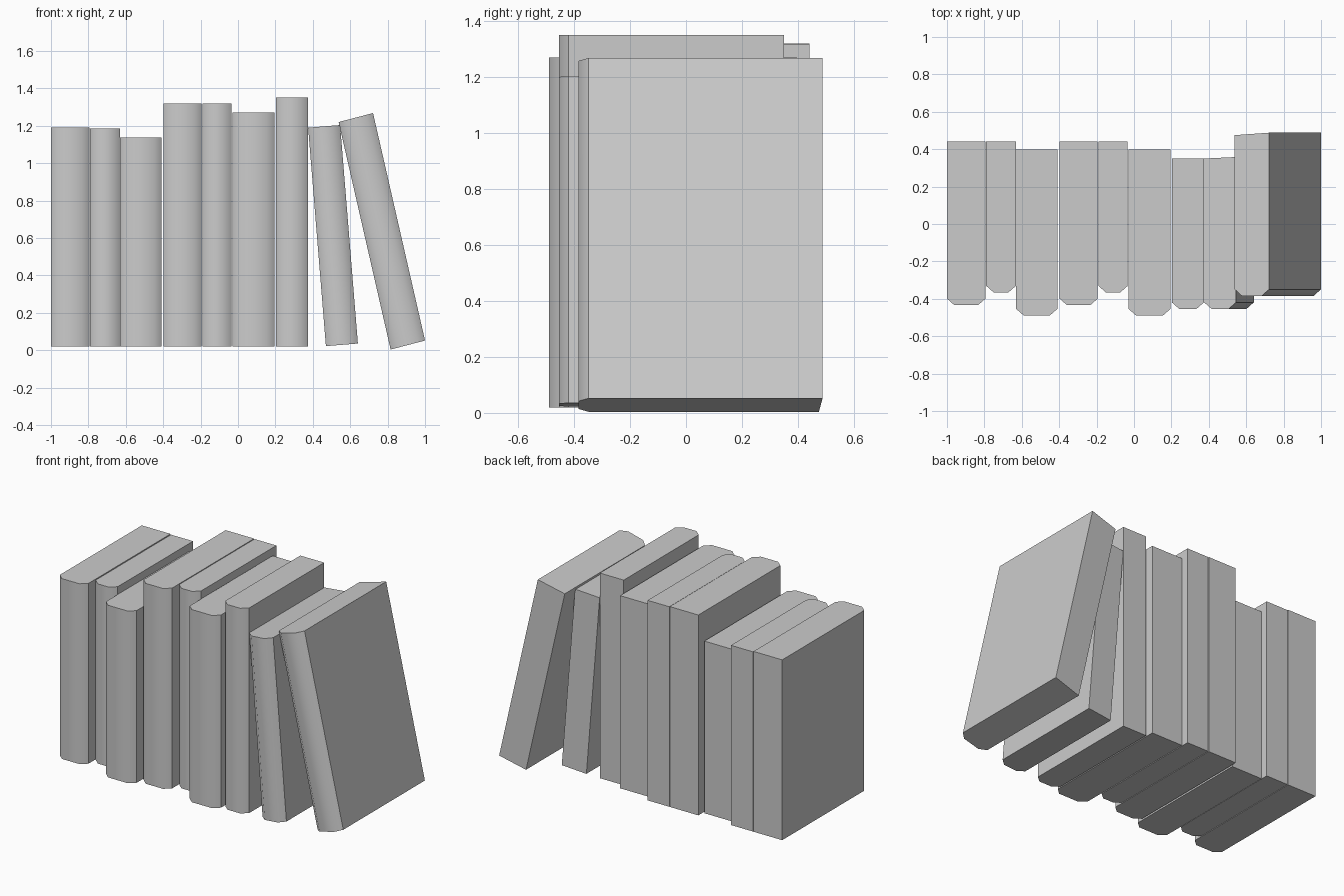
import bpy, bmesh
from mathutils import Vector

if "Cube" in bpy.data.objects:
    bpy.data.objects.remove(bpy.data.objects["Cube"])

CH_X, CH_Y = 0.04, 0.035   # spine corner chamfer

def book(name, bl, br, tl, front, back_l, back_r):
    """Book block: bl/br/tl are (x, z) corners of the spine face, as seen from the front."""
    bl, br, tl = (Vector((p[0], 0, p[1])) for p in (bl, br, tl))
    across, up = br - bl, tl - bl
    w = across.length
    t = CH_X / w
    # outline: (fraction across, y), spine corners are the middle four
    outline = [(0, back_l), (0, front + CH_Y), (t, front),
               (1 - t, front), (1, front + CH_Y), (1, back_r)]
    bm = bmesh.new()
    rings = []
    for lift in (Vector(), up):
        rings.append([bm.verts.new(bl + across * f + Vector((0, y, 0)) + lift) for f, y in outline])
    lo, hi = rings
    n = len(outline)
    for i in range(n):
        j = (i + 1) % n
        f = bm.faces.new((lo[i], lo[j], hi[j], hi[i]))
        f.smooth = i in (1, 2, 3)          # rounded spine
    # top and bottom, with the spine cap split from the page block
    for r in rings:
        bm.faces.new((r[0], r[1], r[4], r[5]))
        bm.faces.new(r[1:5])
    bmesh.ops.recalc_face_normals(bm, faces=bm.faces)
    # keep everything sharp except the two inner spine edges
    for e in bm.edges:
        e.smooth = all(f.smooth for f in e.link_faces)
    me = bpy.data.meshes.new(name)
    bm.to_mesh(me)
    bm.free()
    ob = bpy.data.objects.new(name, me)
    bpy.context.collection.objects.link(ob)

# upright books: left x, right x, top z, front y, back y
upright = [
    (-1.000, -0.794, 1.190, -0.434, 0.442),
    (-0.790, -0.632, 1.186, -0.366, 0.442),
    (-0.630, -0.410, 1.137, -0.489, 0.397),
    (-0.398, -0.194, 1.320, -0.434, 0.442),
    (-0.190, -0.034, 1.318, -0.366, 0.442),
    (-0.029, 0.195, 1.270, -0.489, 0.397),
    (0.202, 0.374, 1.351, -0.454, 0.350),
]
Z0 = 0.02
for i, (x0, x1, top, front, back) in enumerate(upright):
    book(f"upright_book_{i + 1}", (x0, Z0), (x1, Z0), (x0, top), front, back, back)

# leaning books
book("leaning_book_1", (0.470, 0.022), (0.641, 0.036), (0.375, 1.190), -0.454, 0.350, 0.358)
book("leaning_book_2", (0.816, 0.004), (1.000, 0.052), (0.538, 1.220), -0.384, 0.475, 0.488)
